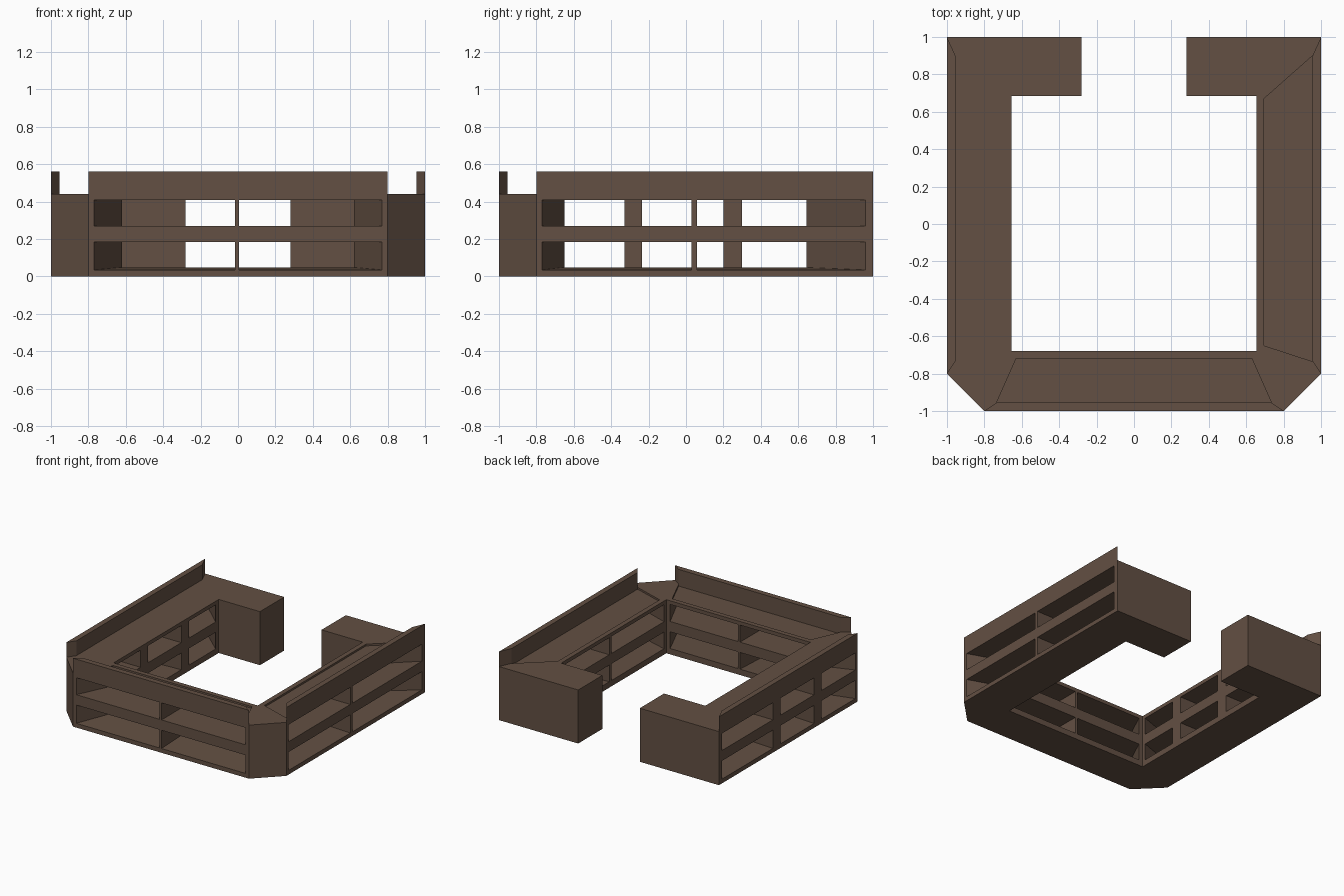
import bpy, bmesh
from mathutils import Vector

cube = bpy.data.objects.get("Cube")
if cube:
    bpy.data.objects.remove(cube, do_unlink=True)

TOP, WALL_TOP = 0.44, 0.562
BROWN = (0.125, 0.08, 0.056, 1)

mat = bpy.data.materials.new("brown_wood")
mat.use_nodes = True
mat.diffuse_color = BROWN
bsdf = next(n for n in mat.node_tree.nodes if n.type == 'BSDF_PRINCIPLED')
bsdf.inputs["Base Color"].default_value = BROWN


def loft(bm, loop_a, loop_b):
    """Closed solid between two matching loops of points."""
    a = [bm.verts.new(p) for p in loop_a]
    b = [bm.verts.new(p) for p in loop_b]
    n = len(a)
    bm.faces.new(a[::-1])
    bm.faces.new(b)
    for i in range(n):
        j = (i + 1) % n
        bm.faces.new((a[i], a[j], b[j], b[i]))


def prism(bm, outline, z0, z1):
    loft(bm, [(x, y, z0) for x, y in outline], [(x, y, z1) for x, y in outline])


def make_object(name, bm):
    bmesh.ops.recalc_face_normals(bm, faces=bm.faces[:])
    mesh = bpy.data.meshes.new(name)
    bm.to_mesh(mesh)
    bm.free()
    mesh.materials.append(mat)
    obj = bpy.data.objects.new(name, mesh)
    bpy.context.collection.objects.link(obj)
    return obj


# U-shaped counter with chamfered front corners and a gap at the back
half = [(0.8, -1), (1, -0.8), (1, 1), (0.28, 1), (0.28, 0.685),
        (0.655, 0.685), (0.655, -0.68)]
bm = bmesh.new()
prism(bm, half + [(-x, y) for x, y in reversed(half)], 0, TOP)
counter = make_object("counter_body", bm)

# Each side maps (position along the wall, depth 0 outside to 1 inside) to x, y
def front(u, d):
    return u, -1 + 0.32 * d


def right(u, d):
    return -1 + 0.345 * d, u


def left(u, d):
    return 1 - 0.345 * d, u


ROWS = [((0.035, 0.048), (0.185, 0.185)), ((0.27, 0.27), (0.41, 0.41))]


def cut_shelves(bm, place, ends, posts):
    """Through openings; ends and posts are (outside, inside) pairs."""
    stops = [ends[0]] + [(p, p) for post in posts for p in post] + [ends[1]]
    for u0, u1 in zip(stops[::2], stops[1::2]):
        for z0, z1 in ROWS:
            loops = []
            for d in (-0.05, 1.05):
                mix = lambda pair: pair[0] + (pair[1] - pair[0]) * d
                corners = ((u0, z0), (u1, z0), (u1, z1), (u0, z1))
                loops.append([Vector((*place(mix(u), d), mix(z))) for u, z in corners])
            loft(bm, *loops)


cut = bmesh.new()
side_ends = ((-0.77, -0.65), (0.96, 0.645))
cut_shelves(cut, front, ((-0.77, -0.62), (0.77, 0.62)), [(-0.015, 0.005)])
cut_shelves(cut, left, side_ends, [(0.03, 0.06)])
cut_shelves(cut, right, side_ends, [(-0.33, -0.235), (0.2, 0.3)])

# Shallow trays in the front and left counter tops
prism(cut, [(-0.735, -0.955), (0.735, -0.955), (0.63, -0.72), (-0.63, -0.72)],
      TOP - 0.015, TOP + 0.05)
prism(cut, [(0.955, -0.735), (0.955, 0.9), (0.695, 0.67), (0.695, -0.65)],
      TOP - 0.015, TOP + 0.05)
cutter = make_object("opening_cutter", cut)
cutter.hide_render = True

mod = counter.modifiers.new("openings", 'BOOLEAN')
mod.operation = 'DIFFERENCE'
mod.solver = 'EXACT'
mod.object = cutter
bpy.context.view_layer.objects.active = counter
counter.select_set(True)
bpy.ops.object.modifier_apply(modifier=mod.name)
bpy.data.objects.remove(cutter, do_unlink=True)

# Thin raised walls along the outer edges, with mitred ends
bm = bmesh.new()
prism(bm, [(-0.8, -1), (0.8, -1), (0.735, -0.955), (-0.735, -0.955)], TOP, WALL_TOP)
make_object("front_raised_wall", bm)
for name, s in (("left", 1), ("right", -1)):
    bm = bmesh.new()
    prism(bm, [(s, -0.8), (s, 1), (s * 0.955, 0.9), (s * 0.955, -0.735)], TOP, WALL_TOP)
    make_object(name + "_raised_wall", bm)
